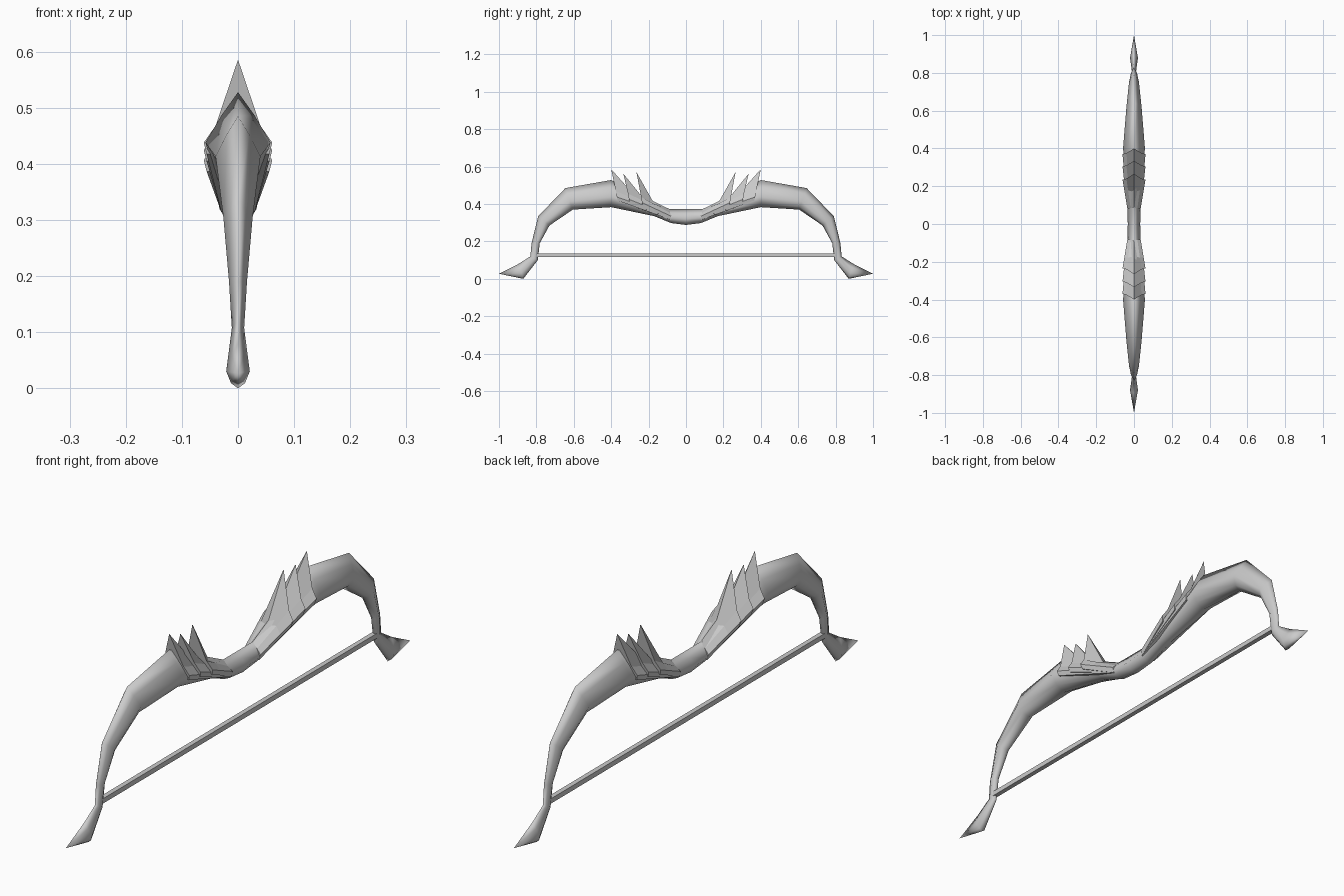
import bpy, bmesh

old = bpy.data.objects.get("Cube")
if old:
    bpy.data.objects.remove(old, do_unlink=True)

grey = bpy.data.materials.new("plain grey")
grey.use_nodes = True
grey.diffuse_color = (0.6, 0.6, 0.6, 1)
grey.node_tree.nodes["Principled BSDF"].inputs["Base Color"].default_value = (0.6, 0.6, 0.6, 1)


def loft(name, rings, smooth):
    """Skin a list of closed rings, cap both ends and make an object."""
    bm = bmesh.new()
    rows = [[bm.verts.new(p) for p in ring] for ring in rings]
    n = len(rows[0])
    for a, b in zip(rows, rows[1:]):
        for i in range(n):
            j = (i + 1) % n
            bm.faces.new((a[i], a[j], b[j], b[i]))
    bm.faces.new(rows[0])
    bm.faces.new(rows[-1])
    bmesh.ops.remove_doubles(bm, verts=bm.verts, dist=0.0005)
    bmesh.ops.recalc_face_normals(bm, faces=bm.faces)
    mesh = bpy.data.meshes.new(name)
    bm.to_mesh(mesh)
    bm.free()
    for p in mesh.polygons:
        p.use_smooth = smooth
    mesh.materials.append(grey)
    obj = bpy.data.objects.new(name, mesh)
    bpy.context.collection.objects.link(obj)
    return obj


def mirrored(half):
    """Complete a half outline, from top centre to bottom centre, across x."""
    return half + [(-x, y, z) for x, y, z in half[-2:0:-1]]


# Bow body stations: outer y, z, inner y, z, half width
stations = [
    (0.00, 0.372, 0.00, 0.288, 0.033),
    (0.085, 0.372, 0.08, 0.298, 0.034),
    (0.17, 0.40, 0.17, 0.335, 0.036),
    (0.40, 0.528, 0.40, 0.383, 0.058),
    (0.645, 0.485, 0.605, 0.37, 0.040),
    (0.79, 0.335, 0.73, 0.285, 0.026),
    (0.826, 0.19, 0.782, 0.19, 0.016),
    (0.832, 0.12, 0.792, 0.10, 0.011),
    (0.895, 0.08, 0.87, 0.0, 0.021),
    (1.00, 0.027, 1.00, 0.027, 0.0),
]
# Cross-section: fraction of depth from the inner side, fraction of half width
section = [(1, 0), (0.72, 0.5), (0.38, 1), (0.12, 0.6), (0, 0)]


def body_ring(station, side):
    oy, oz, iy, iz, w = station
    return mirrored([(w * k, side * (iy + f * (oy - iy)), iz + f * (oz - iz))
                     for f, k in section])


loft("bow_body", [body_ring(s, -1) for s in stations[:0:-1]]
     + [body_ring(s, 1) for s in stations], True)


# Layered pointed scales that sweep from the grip to a raised tip
def scale(name, tip_y, tip_z, side_z, mid_y, mid_z, side):
    start = [(0, 0.085, 0.371), (0.018, 0.085, 0.352), (0.035, 0.08, 0.335),
             (0.03, 0.08, 0.315), (0, 0.08, 0.31)]
    end = [(0, tip_y, tip_z), (0.04, tip_y - 0.025, side_z + 0.03),
           (0.061, tip_y - 0.03, side_z), (0.056, tip_y - 0.035, side_z - 0.02),
           (0, tip_y - 0.035, side_z - 0.02)]
    t = 0.6
    middle = [tuple(a + t * (b - a) for a, b in zip(p, q)) for p, q in zip(start, end)]
    middle[0] = (0, mid_y, mid_z)
    rings = [mirrored([(x, side * y, z) for x, y, z in half])
             for half in (start, middle, end)]
    loft(name, rings, False)


scales = [
    ("inner", 0.265, 0.57, 0.407, 0.17, 0.402),
    ("middle", 0.335, 0.562, 0.425, 0.24, 0.445),
    ("outer", 0.40, 0.586, 0.438, 0.305, 0.48),
]
for label, *dims in scales:
    for end_name, side in (("front", -1), ("back", 1)):
        scale(f"{end_name}_{label}_scale", *dims, side)

# Bowstring between the limb ends
r = 0.009
loft("bowstring", [[(-r, y, 0.125 - r), (r, y, 0.125 - r), (r, y, 0.125 + r), (-r, y, 0.125 + r)]
                   for y in (-0.805, 0.805)], False)
